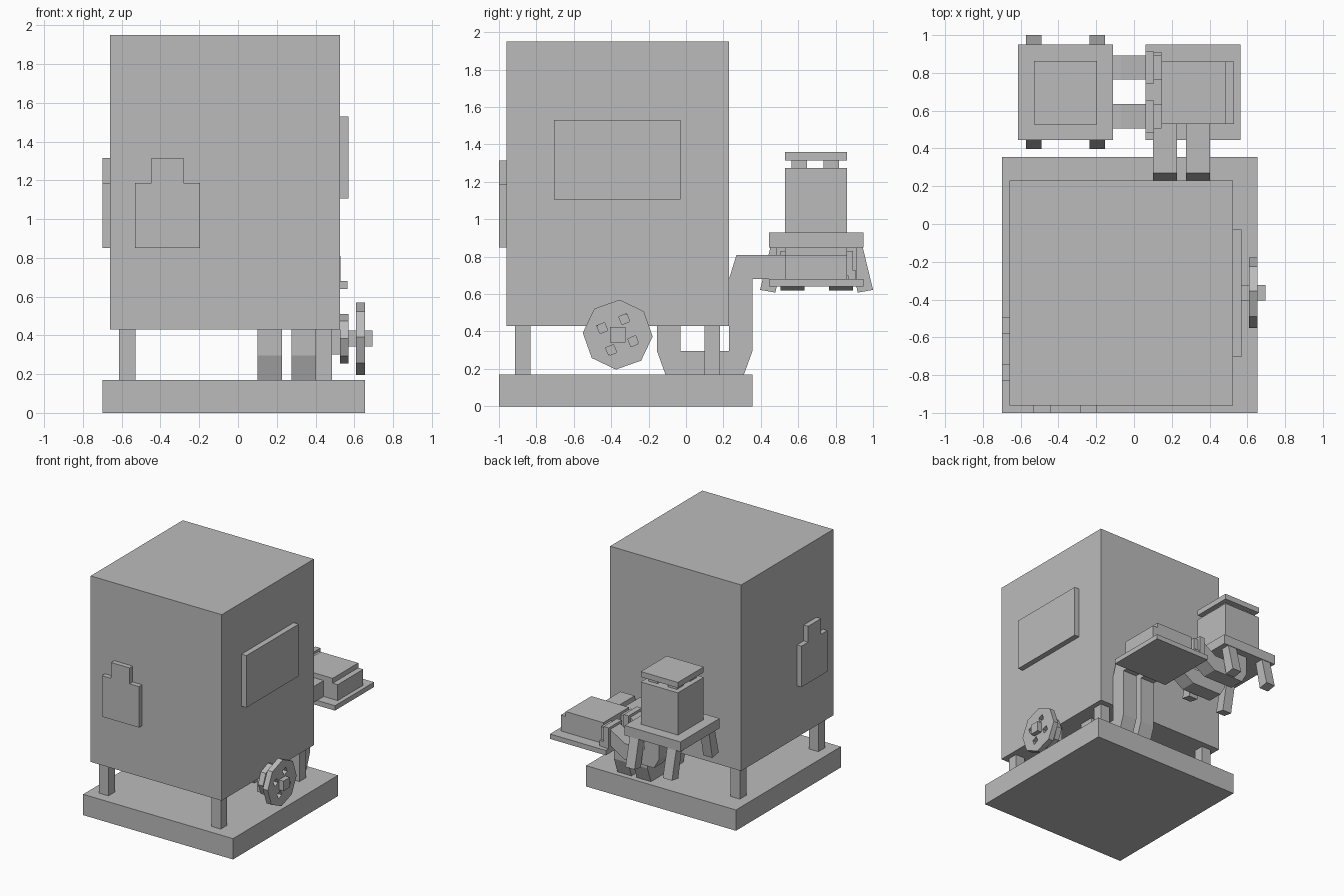
import bpy, bmesh
from math import sin, cos, radians

if "Cube" in bpy.data.objects:
    bpy.data.objects.remove(bpy.data.objects["Cube"], do_unlink=True)

GREY = (0.5, 0.5, 0.5, 1)
mat = bpy.data.materials.new("plain grey")
mat.use_nodes = True
mat.diffuse_color = GREY
mat.node_tree.nodes["Principled BSDF"].inputs["Base Color"].default_value = GREY


def prism(name, pts, axis, lo, hi):
    """Extrude a flat profile along x (profile y,z) or along y (profile x,z)."""
    bm = bmesh.new()

    def place(u, v, d):
        return (d, u, v) if axis == "x" else (u, d, v)
    rings = [[bm.verts.new(place(u, v, d)) for u, v in pts] for d in (lo, hi)]
    bm.faces.new(rings[0])
    bm.faces.new(rings[1][::-1])
    n = len(pts)
    for i in range(n):
        j = (i + 1) % n
        bm.faces.new((rings[0][i], rings[1][i], rings[1][j], rings[0][j]))
    bmesh.ops.recalc_face_normals(bm, faces=bm.faces[:])
    mesh = bpy.data.meshes.new(name)
    bm.to_mesh(mesh)
    bm.free()
    mesh.materials.append(mat)
    ob = bpy.data.objects.new(name, mesh)
    bpy.context.collection.objects.link(ob)
    return ob


def box(name, x0, x1, y0, y1, z0, z1):
    return prism(name, [(x0, z0), (x1, z0), (x1, z1), (x0, z1)], "y", y0, y1)


def ngon(cu, cv, r, sides, turn):
    angles = [radians(turn + 360 * i / sides) for i in range(sides)]
    return [(cu + r * cos(a), cv + r * sin(a)) for a in angles]


# Base, tank and short legs
box("base", -0.70, 0.655, -1, 0.355, 0, 0.17)
box("tank", -0.66, 0.525, -0.96, 0.23, 0.43, 1.95)
for x in (-0.615, 0.40):
    for y in (-0.915, 0.10):
        box("tank_leg", x, x + 0.085, y, y + 0.083, 0.17, 0.43)


# Stepped plates on the front and right-hand flank, plain panel on the other
def stepped(c):
    half = [(0.168, 0.85), (0.168, 1.185), (0.083, 1.185), (0.083, 1.315)]
    return [(c + u, z) for u, z in half] + [(c - u, z) for u, z in half[::-1]]


prism("front_plate", stepped(-0.363), "y", -1, -0.96)
prism("side_plate", stepped(-0.66), "x", -0.70, -0.66)
box("side_panel", 0.525, 0.57, -0.705, -0.03, 1.105, 1.53)

# Handwheel with four square holes, its axle and mount
CY, CZ = -0.365, 0.383
wheel = prism("handwheel", ngon(CY, CZ, 0.187, 8, 87), "x", 0.61, 0.655)
for k in range(4):
    a = radians(67 + 90 * k)
    hole = prism("hole_cutter", ngon(CY + 0.09 * cos(a), CZ + 0.09 * sin(a), 0.032, 4, 67),
                 "x", 0.58, 0.69)
    hole.hide_render = True
    cut = wheel.modifiers.new("hole", "BOOLEAN")
    cut.operation = "DIFFERENCE"
    cut.solver = "EXACT"
    cut.object = hole
dg = bpy.context.evaluated_depsgraph_get()
wheel.data = bpy.data.meshes.new_from_object(wheel.evaluated_get(dg))
for m in list(wheel.modifiers):
    cutter = m.object
    wheel.modifiers.remove(m)
    bpy.data.objects.remove(cutter, do_unlink=True)
box("axle", 0.57, 0.695, CY - 0.041, CY + 0.041, CZ - 0.041, CZ + 0.041)
prism("axle_mount", ngon(CY, CZ, 0.127, 8, 90), "x", 0.525, 0.57)
box("mount_block", 0.485, 0.525, CY - 0.085, CY + 0.085, 0.30, 0.43)

# Twin pipes from below the tank, up its back and over to the tray
pipe = [(-0.155, 0.43), (-0.155, 0.295), (-0.11, 0.17), (0.31, 0.17), (0.355, 0.295),
        (0.355, 0.68), (0.53, 0.68), (0.53, 0.81), (0.27, 0.81), (0.23, 0.68),
        (0.23, 0.295), (-0.03, 0.295), (-0.03, 0.43)]
for x in (0.10, 0.275):
    prism("tank_pipe", pipe, "x", x, x + 0.128)

# Tray with its motor box
box("tray", 0.06, 0.565, 0.445, 0.95, 0.64, 0.68)
box("tray_box", 0.145, 0.485, 0.53, 0.86, 0.68, 0.85)
box("tray_box_step", 0.485, 0.53, 0.53, 0.86, 0.68, 0.81)
box("tray_ridge", 0.10, 0.145, 0.865, 0.91, 0.68, 0.725)

# Twin pipes from the tray to the underside of the table
link = [(0.145, 0.70), (0.06, 0.70), (-0.06, 0.62), (-0.335, 0.62), (-0.38, 0.70),
        (-0.38, 0.85), (-0.25, 0.85), (-0.25, 0.75), (-0.07, 0.75), (0.06, 0.83),
        (0.145, 0.83)]
for y in (0.57, 0.828):
    prism("link_pipe", link, "y", y - 0.064, y + 0.064)
    box("link_flange", 0.06, 0.105, y - 0.085, y + 0.085, 0.68, 0.85)

# Table, drum, posts and cap
box("table_top", -0.615, -0.11, 0.445, 0.95, 0.85, 0.93)
box("drum", -0.53, -0.195, 0.528, 0.862, 0.93, 1.275)
box("drum_cap", -0.53, -0.195, 0.528, 0.862, 1.315, 1.36)
for x in (-0.49, -0.315):
    for y in (0.565, 0.735):
        box("cap_post", x, x + 0.082, y, y + 0.082, 1.275, 1.315)

# Splayed table legs, mirrored front to back
leg = [(0.87, 0.85), (0.945, 0.85), (1.0, 0.622), (0.918, 0.608)]
for x in (-0.573, -0.235):
    prism("table_leg", leg, "x", x, x + 0.082)
    prism("table_leg", [(1.396 - y, z) for y, z in leg], "x", x, x + 0.082)
